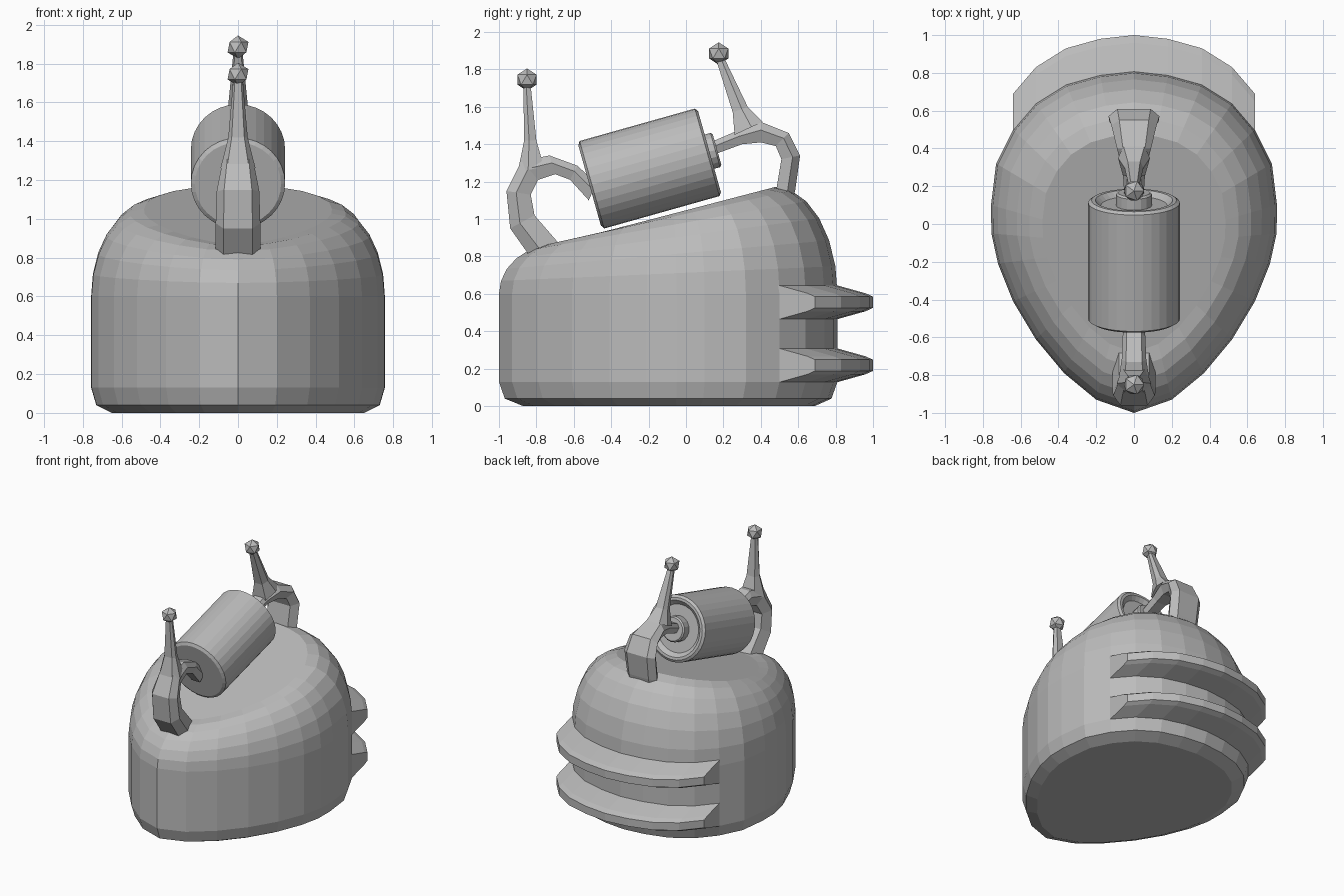
import bpy, bmesh, math
from mathutils import Vector, Matrix

if "Cube" in bpy.data.objects:
    bpy.data.objects.remove(bpy.data.objects["Cube"])

grey = bpy.data.materials.new("plain grey")
grey.diffuse_color = (0.5, 0.5, 0.5, 1)
grey.use_nodes = True
grey.node_tree.nodes["Principled BSDF"].inputs["Base Color"].default_value = grey.diffuse_color


def finish(name, bm):
    bmesh.ops.recalc_face_normals(bm, faces=bm.faces)
    me = bpy.data.meshes.new(name)
    bm.to_mesh(me)
    bm.free()
    me.materials.append(grey)
    ob = bpy.data.objects.new(name, me)
    bpy.context.collection.objects.link(ob)
    return ob


def loft(name, rings):
    """Skin closed rings of equal length and cap both ends."""
    bm = bmesh.new()
    vs = [[bm.verts.new(p) for p in r] for r in rings]
    n = len(vs[0])
    for a, b in zip(vs, vs[1:]):
        for i in range(n):
            j = (i + 1) % n
            bm.faces.new((a[i], a[j], b[j], b[i]))
    bm.faces.new(vs[0])
    bm.faces.new(vs[-1])
    return finish(name, bm)


# Egg-shaped plan outline, back pole to front pole, then mirrored
half = [(0, .81), (.18, .79), (.36, .74), (.52, .64), (.64, .5), (.73, .32),
        (.757, .1), (.755, -.05), (.72, -.21), (.64, -.41), (.52, -.61),
        (.37, -.79), (.2, -.93), (0, -1)]
egg = half + [(-x, y) for x, y in half[-2:0:-1]]


def scaled(s, shift):
    return [(x * s, shift + y * s) for x, y in egg]


# Body: straight wall rounded over to a sloping flat top
rings = [[(x, y, z) for x, y in scaled(s, d)]
         for s, d, z in ((.861, -.009, 0), (.965, -.004, .04), (1, 0, .13), (1, 0, .6))]
top = [(x, y, 1.047 + .261 * y) for x, y in scaled(.639, -.041)]
steps = 6
for k in range(1, steps + 1):
    t = math.pi / 2 * k / steps
    c, s = math.cos(t), math.sin(t)
    rings.append([(p[0] + (e[0] - p[0]) * c, p[1] + (e[1] - p[1]) * c,
                   .6 + (p[2] - .6) * s) for e, p in zip(egg, top)])
loft("body", rings)

# Two crescent fins on the back: the back outline pushed out and thinned
arc = half[4::-1] + [(-x, y) for x, y in half[1:5]]
for name, zc in (("lower_fin", .218), ("upper_fin", .555)):
    section = [(-.05, .09), (0, .09), (.15, .048), (.19, .03)]
    section += [(d, -h) for d, h in reversed(section)]
    loft(name, [[(x, y + d, zc + h) for d, h in section] for x, y in arc])

# Drum: lathed profile around a tilted axis (distance along axis, radius)
axis_tilt = math.atan2(.18, .64)
place = (Matrix.Translation((0, -.195, 1.27)) @ Matrix.Rotation(axis_tilt, 4, 'X')
         @ Matrix.Rotation(-math.pi / 2, 4, 'X'))


def lathe(name, profile, n):
    return loft(name, [[place @ Vector((r * math.cos(2 * math.pi * i / n),
                                        r * math.sin(2 * math.pi * i / n), d))
                        for i in range(n)] for d, r in profile])


lathe("drum", [(-.333, .222), (-.32, .243), (.32, .243), (.333, .225),
               (.333, .205), (.305, .175), (.305, .05)], 32)
lathe("drum_hub", [(.25, .095), (.365, .095), (.375, .085), (.375, .04)], 16)


# Brackets: sections are outer (y, z), inner (y, z), half width
def strip(name, sections):
    rings = []
    for yo, zo, yi, zi, w in sections:
        o, i = Vector((0, yo, zo)), Vector((0, yi, zi))
        ring = [(-.65, 0), (.65, 0), (1, .4), (.7, 1), (-.7, 1), (-1, .4)]
        rings.append([o.lerp(i, f) + Vector((a * w, 0, 0)) for a, f in ring])
    loft(name, rings)


def knob(name, y, z):
    bm = bmesh.new()
    bmesh.ops.create_icosphere(bm, subdivisions=1, radius=.06,
                               matrix=Matrix.Translation((0, y, z)))
    finish(name, bm)


strip("front_bracket", [
    (-.78, .72, -.63, .80, .115), (-.82, .78, -.68, .87, .115),
    (-.94, .95, -.81, 1.02, .115), (-.96, 1.15, -.83, 1.13, .11),
    (-.88, 1.31, -.79, 1.21, .085), (-.73, 1.34, -.70, 1.24, .065),
    (-.58, 1.285, -.62, 1.21, .06), (-.48, 1.19, -.52, 1.10, .05)])
strip("front_stem", [
    (-.90, 1.25, -.76, 1.28, .09), (-.865, 1.42, -.80, 1.42, .05),
    (-.87, 1.71, -.83, 1.71, .025)])
knob("front_knob", -.85, 1.745)

strip("back_bracket", [
    (.56, 1.06, .45, 1.06, .13), (.585, 1.16, .48, 1.14, .13),
    (.61, 1.34, .51, 1.32, .135), (.55, 1.46, .48, 1.39, .12),
    (.40, 1.52, .40, 1.41, .09), (.27, 1.47, .30, 1.40, .06),
    (.13, 1.41, .15, 1.345, .05)])
strip("back_stem", [
    (.41, 1.52, .26, 1.45, .085), (.33, 1.60, .25, 1.57, .05),
    (.21, 1.85, .165, 1.84, .025)])
knob("back_knob", .175, 1.885)
